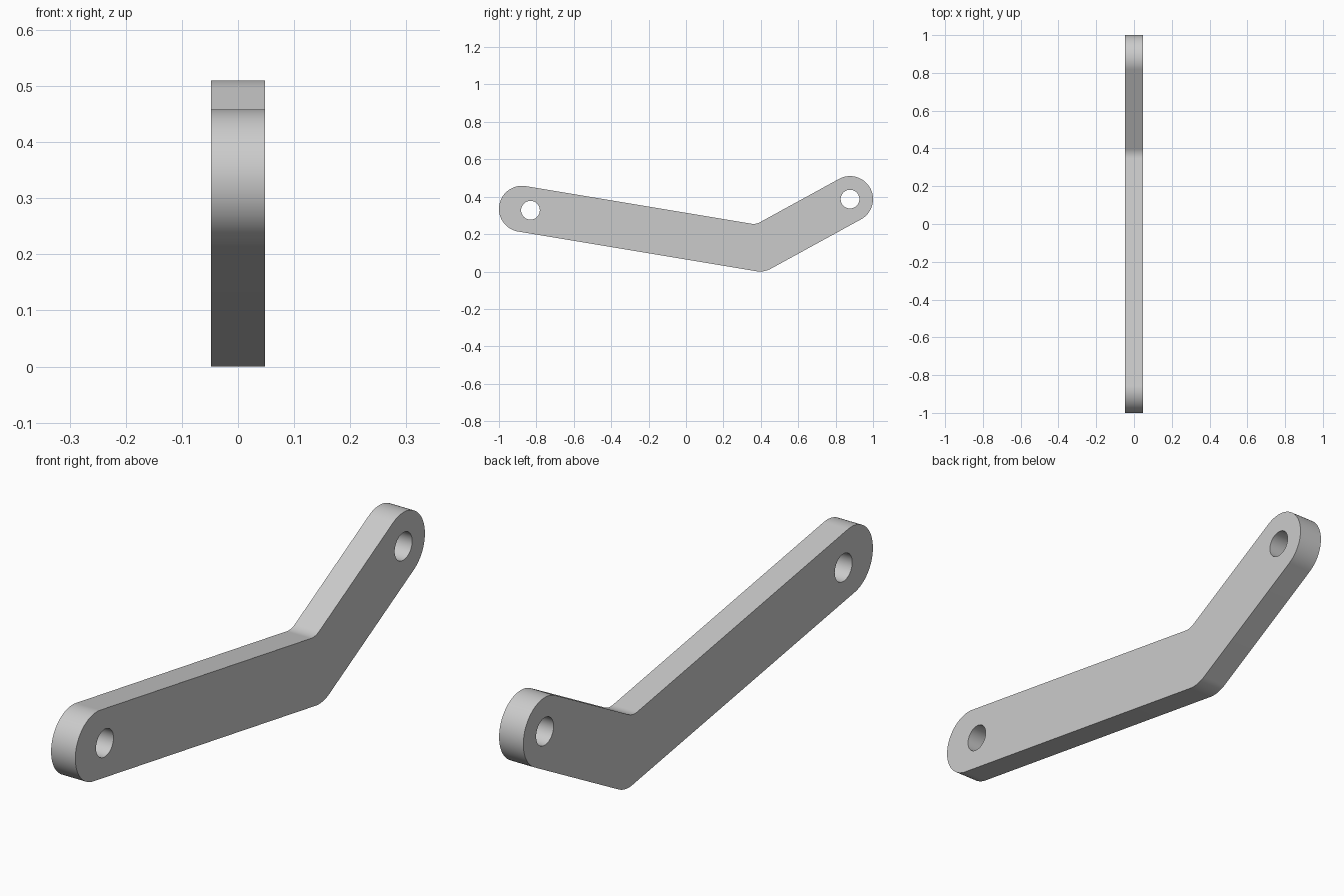
import bpy, bmesh
from math import cos, sin, atan2, tan, pi, radians
from mathutils import Vector

cube = bpy.data.objects.get("Cube")
if cube:
    bpy.data.objects.remove(cube)

HALF = 0.0485        # half thickness along x
R = 0.123            # half width of the arms
HOLE = 0.05
FILLET = 0.075
front_end = Vector((-0.877, 0.335))
elbow = Vector((0.395, 0.123))
rear_end = Vector((0.877, 0.387))


def arc(centre, radius, start, end, steps):
    """Points on an arc in the y-z plane."""
    angles = [start + (end - start) * i / steps for i in range(steps + 1)]
    return [centre + radius * Vector((cos(a), sin(a))) for a in angles]


def direction(a, b):
    d = b - a
    return atan2(d.y, d.x)


# Outline: two rounded arms meeting at an elbow
long_a = direction(front_end, elbow)
short_a = direction(elbow, rear_end)
mid = (long_a + short_a) / 2 + pi / 2
half_turn = (short_a - long_a) / 2
fillet_centre = elbow + (R + FILLET) / cos(half_turn) * Vector((cos(mid), sin(mid)))

outline = arc(front_end, R, long_a + pi / 2, long_a + 3 * pi / 2, 48)
outline += arc(elbow, R, long_a - pi / 2, short_a - pi / 2, 12)
outline += arc(rear_end, R, short_a - pi / 2, short_a + pi / 2, 48)
outline += arc(fillet_centre, FILLET, short_a - pi / 2, long_a - pi / 2, 10)

# Pin holes: the front one sits a little inward of the rounded end
front_hole = front_end + 0.046 * Vector((cos(long_a), sin(long_a)))
loops = [outline] + [arc(c, HOLE, 0, 2 * pi, 48)[:-1] for c in (front_hole, rear_end)]

# Fill the profile and extrude it to a plate
bm = bmesh.new()
edges = []
for loop in loops:
    verts = [bm.verts.new((-HALF, p.x, p.y)) for p in loop]
    edges += [bm.edges.new((v, verts[i - 1])) for i, v in enumerate(verts)]
bmesh.ops.triangle_fill(bm, edges=edges, use_beauty=True)
result = bmesh.ops.extrude_face_region(bm, geom=bm.faces[:], use_keep_orig=True)
moved = [g for g in result["geom"] if isinstance(g, bmesh.types.BMVert)]
bmesh.ops.translate(bm, verts=moved, vec=(2 * HALF, 0, 0))
bmesh.ops.recalc_face_normals(bm, faces=bm.faces[:])
mesh = bpy.data.meshes.new("bent_lever_arm")
bm.to_mesh(mesh)
bm.free()

arm = bpy.data.objects.new("bent_lever_arm", mesh)
bpy.context.collection.objects.link(arm)

grey = bpy.data.materials.new("light_grey")
grey.use_nodes = True
colour = (0.6, 0.6, 0.6, 1)
grey.diffuse_color = colour
grey.node_tree.nodes["Principled BSDF"].inputs["Base Color"].default_value = colour
mesh.materials.append(grey)

# Smooth the rounded walls, keep the plate edges sharp
bpy.ops.object.select_all(action="DESELECT")
arm.select_set(True)
bpy.context.view_layer.objects.active = arm
bpy.ops.object.shade_smooth_by_angle(angle=radians(30))
